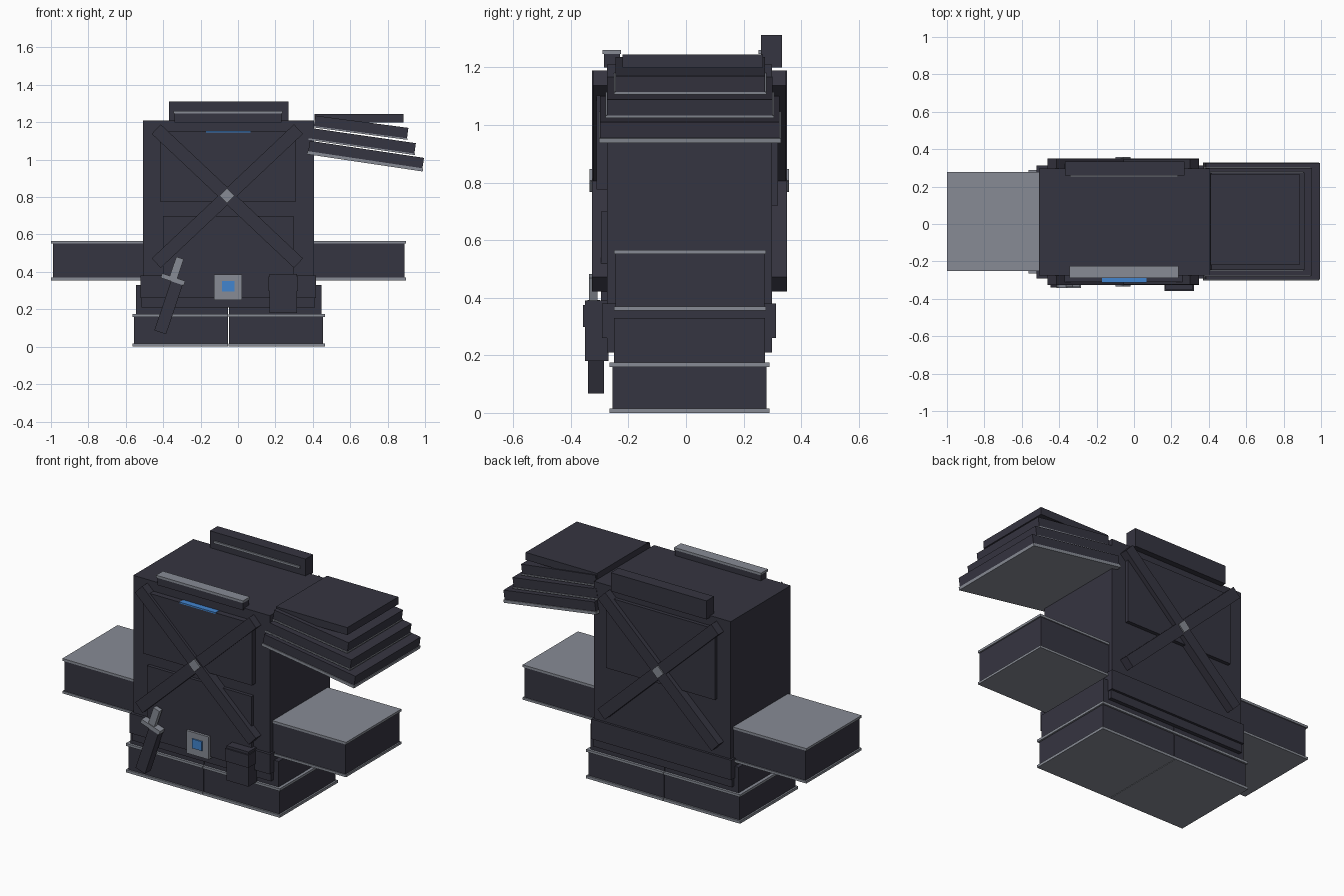
import bpy
import math
from mathutils import Euler


def material(name, rgb):
    m = bpy.data.materials.new(name)
    m.diffuse_color = (*rgb, 1.0)
    return m


DARK = material("charcoal", (0.036, 0.035, 0.052))
GREY = material("steel_grey", (0.245, 0.26, 0.30))
BLUE = material("bright_blue", (0.055, 0.235, 0.62))


def box(name, x, y, z, mat=DARK, tilt=0.0):
    """Box from (min, max) ranges; tilt in degrees, clockwise seen from the front."""
    bpy.ops.mesh.primitive_cube_add(size=1)
    ob = bpy.context.object
    ob.name = name
    c = [(r[0] + r[1]) / 2 for r in (x, y, z)]
    d = [r[1] - r[0] for r in (x, y, z)]
    for v in ob.data.vertices:
        v.co = [v.co[i] * d[i] for i in range(3)]
    ob.location = c
    ob.rotation_euler = Euler((0, math.radians(tilt), 0))
    ob.data.materials.append(mat)
    return ob


def tilted(name, cx, cz, length, height, y, tilt, mat=DARK):
    return box(name, (cx - length / 2, cx + length / 2), y,
               (cz - height / 2, cz + height / 2), mat, tilt)


# Boots and legs, one per side, with steel rims
for side, x0, x1 in (("left", -0.555, -0.0535), ("right", -0.0485, 0.455)):
    outer0 = -0.565 if side == "left" else -0.0495
    outer1 = -0.0525 if side == "left" else 0.465
    box(side + "_boot", (x0, x1), (-0.255, 0.28), (0.01, 0.17))
    box(side + "_boot_sole", (outer0, outer1), (-0.265, 0.29), (0, 0.016), GREY)
    box(side + "_boot_cuff", (outer0, outer1), (-0.265, 0.29), (0.16, 0.175), GREY)
    lx = (-0.545, -0.0535) if side == "left" else (-0.0485, 0.447)
    box(side + "_leg", lx, (-0.25, 0.275), (0.17, 0.33))

# Torso, hips and belt
box("torso", (-0.508, 0.406), (-0.275, 0.298), (0.37, 1.21))
box("hips", (-0.515, 0.412), (-0.275, 0.298), (0.21, 0.37))
box("belt", (-0.52, 0.417), (-0.292, 0.312), (0.26, 0.38))

# Chest and back plates
box("upper_chest_plate", (-0.417, 0.31), (-0.31, -0.27), (0.775, 1.15))
box("lower_chest_plate", (-0.402, 0.297), (-0.295, -0.27), (0.375, 0.70))
box("back_plate", (-0.417, 0.31), (0.29, 0.32), (0.72, 1.15))
box("chest_light", (-0.172, 0.068), (-0.312, -0.276), (1.144, 1.152), BLUE)

# Crossed straps and diamond studs, front and back
for side, y, stud in (("front", (-0.326, -0.27), (-0.335, -0.30)),
                      ("back", (0.29, 0.35), (0.32, 0.357))):
    for k, t in enumerate((43.3, -43.3)):
        inset = 0.003 * k
        yy = (y[0] + inset, y[1] - inset)
        tilted(f"{side}_strap_{k + 1}", -0.057, 0.805, 1.045, 0.07, yy, t)
    tilted(side + "_stud", -0.059, 0.807, 0.056, 0.056, stud, 45, GREY)

# Collars with steel trims
box("back_collar", (-0.37, 0.27), (0.26, 0.333), (1.2, 1.312))
box("back_collar_trim", (-0.342, 0.235), (0.252, 0.27), (1.247, 1.26), GREY)
box("front_collar", (-0.34, 0.233), (-0.285, -0.23), (1.2, 1.258))
box("front_collar_trim", (-0.345, 0.237), (-0.29, -0.225), (1.246, 1.26), GREY)

# Arms with steel trims at top and bottom
for side, core, trim in (("left", (-0.99, -0.5), (-1.0, -0.5)),
                         ("right", (0.4, 0.89), (0.4, 0.898))):
    box(side + "_arm", core, (-0.245, 0.272), (0.36, 0.56))
    box(side + "_arm_top_trim", trim, (-0.25, 0.278), (0.552, 0.566), GREY)
    box(side + "_arm_bottom_trim", trim, (-0.25, 0.278), (0.355, 0.369), GREY)

# Layered shoulder armour: flat cap above three tilted slabs with steel undersides
box("shoulder_cap", (0.408, 0.885), (-0.22, 0.268), (1.2, 1.245))
slabs = ((0.658, 1.172, 0.51, 0.066, -0.25, 0.28, 7.5, 0.008),
         (0.666, 1.098, 0.575, 0.066, -0.28, 0.305, 8.2, 0.008),
         (0.684, 1.020, 0.625, 0.075, -0.303, 0.33, 8.5, 0.017))
for n, (cx, cz, length, h, y0, y1, t, th) in enumerate(slabs, 1):
    tilted(f"shoulder_slab_{n}", cx, cz, length - 0.008, h - 0.004,
           (y0 + 0.005, y1 - 0.005), t)
    off = (h - th) / 2
    a = math.radians(t)
    tilted(f"shoulder_slab_trim_{n}", cx - off * math.sin(a), cz - off * math.cos(a),
           length, th, (y0, y1), t, GREY)

# Belt buckle
box("buckle", (-0.128, 0.021), (-0.31, -0.27), (0.25, 0.387), GREY)
box("buckle_gem", (-0.086, -0.02), (-0.318, -0.30), (0.294, 0.35), BLUE)

# Belt pouch
box("pouch", (0.168, 0.315), (-0.35, -0.27), (0.18, 0.39))
box("pouch_flap", (0.163, 0.32), (-0.358, -0.28), (0.298, 0.375))

# Sheathed dagger
tilted("dagger_sheath", -0.369, 0.217, 0.066, 0.295, (-0.34, -0.285), 18.5)
tilted("dagger_guard", -0.348, 0.36, 0.13, 0.025, (-0.342, -0.298), 18.5, GREY)
tilted("dagger_grip", -0.329, 0.418, 0.042, 0.12, (-0.337, -0.308), 18.5, GREY)
